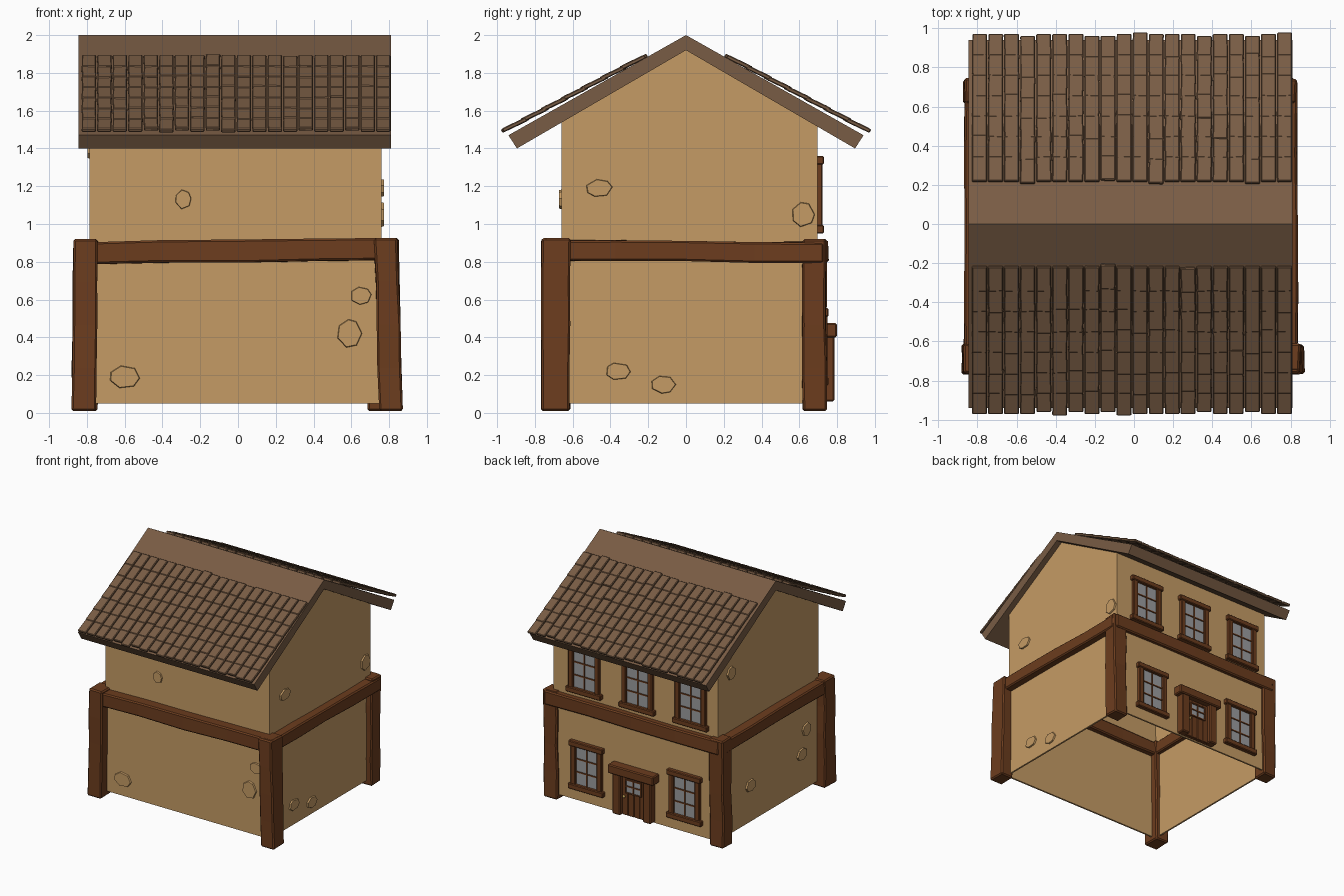
import bpy, bmesh, math, random
from mathutils import Matrix, Vector

if "Cube" in bpy.data.objects:
    bpy.data.objects.remove(bpy.data.objects["Cube"])

random.seed(4)


def material(name, rgb):
    m = bpy.data.materials.new(name)
    m.diffuse_color = (*rgb, 1)
    m.use_nodes = True
    m.node_tree.nodes["Principled BSDF"].inputs["Base Color"].default_value = m.diffuse_color
    return m


PLASTER = material("plaster", (0.56, 0.33, 0.13))
WOOD = material("wood", (0.15, 0.046, 0.013))
ROOF = material("roof", (0.19, 0.107, 0.058))
GLASS = material("glass", (0.33, 0.34, 0.35))
BRASS = material("brass", (0.6, 0.4, 0.1))


def finish(name, bm, mat, bevel=0, solid=0):
    bmesh.ops.recalc_face_normals(bm, faces=bm.faces)
    me = bpy.data.meshes.new(name)
    bm.to_mesh(me)
    bm.free()
    me.materials.append(mat)
    ob = bpy.data.objects.new(name, me)
    bpy.context.collection.objects.link(ob)
    if solid:
        mod = ob.modifiers.new("thickness", 'SOLIDIFY')
        mod.thickness = solid
        mod.offset = -1
    if bevel:
        mod = ob.modifiers.new("bevel", 'BEVEL')
        mod.width = bevel
        mod.segments = 1
    return ob


def boxes(name, mat, items, bevel=0):
    # each item: (x0, x1, y0, y1, z0, z1)
    bm = bmesh.new()
    for x0, x1, y0, y1, z0, z1 in items:
        m = Matrix.Translation(((x0 + x1) / 2, (y0 + y1) / 2, (z0 + z1) / 2))
        m = m @ Matrix.Diagonal((x1 - x0, y1 - y0, z1 - z0, 1))
        bmesh.ops.create_cube(bm, size=1, matrix=m)
    return finish(name, bm, mat, bevel)


def timber(name, p0, p1, axis, w, d, rings=5):
    # rough-hewn beam with slightly wobbling rings
    u, v = [Vector([float(i == k) for i in range(3)]) for k in range(3) if k != axis]
    p0, p1 = Vector(p0), Vector(p1)
    bm = bmesh.new()
    prev = None
    for i in range(rings):
        c = p0.lerp(p1, i / (rings - 1))
        ring = [bm.verts.new(c + u * (a * w / 2 + random.uniform(-.005, .005))
                             + v * (b * d / 2 + random.uniform(-.005, .005)))
                for a, b in ((-1, -1), (1, -1), (1, 1), (-1, 1))]
        if prev:
            for k in range(4):
                bm.faces.new((prev[k], prev[(k + 1) % 4], ring[(k + 1) % 4], ring[k]))
        if i in (0, rings - 1):
            bm.faces.new(ring)
        prev = ring
    ob = finish(name, bm, WOOD, 0.01)
    ob.modifiers["bevel"].angle_limit = math.radians(40)


def rect_ring(bm, x0, x1, y0, y1, za, zb):
    return [bm.verts.new(p) for p in ((x0, y0, za), (x1, y0, za), (x1, y1, zb), (x0, y1, zb))]


def tube(bm, a, b):
    for k in range(4):
        bm.faces.new((a[k], a[(k + 1) % 4], b[(k + 1) % 4], b[k]))


# Lower storey walls, open underneath
bm = bmesh.new()
tube(bm, rect_ring(bm, -.80, .775, -.685, .72, .05, .05),
     rect_ring(bm, -.80, .775, -.685, .72, .86, .86))
finish("lower_walls", bm, PLASTER, solid=0.02)

# Upper storey walls with gables
bm = bmesh.new()
X0, X1 = -.785, .76
low = rect_ring(bm, X0, X1, -.66, .695, .85, .85)
top = rect_ring(bm, X0, X1, -.66, .695, 1.545, 1.525)
tube(bm, low, top)
ra, rb = bm.verts.new((X0, 0, 1.93)), bm.verts.new((X1, 0, 1.93))
bm.faces.new((top[1], top[2], rb))
bm.faces.new((top[3], top[0], ra))
finish("upper_walls", bm, PLASTER, solid=0.02)

# Corner posts
timber("front_left_post", (-.815, -.69, .01), (-.81, -.69, .92), 2, .13, .15)
timber("front_right_post", (.81, -.69, .01), (.785, -.69, .925), 2, .125, .15)
timber("back_right_post", (.755, .68, .01), (.765, .68, .92), 2, .13, .125)
timber("back_left_post", (-.805, .68, .01), (-.80, .68, .92), 2, .13, .125)

# Storey beams
timber("front_beam", (-.83, -.69, .848), (.845, -.69, .868), 0, .13, .115)
timber("back_beam", (-.83, .69, .855), (.81, .69, .855), 0, .125, .115)
timber("right_beam", (.775, -.74, .86), (.775, .73, .85), 1, .12, .11)
timber("left_beam", (-.81, -.74, .855), (-.805, .73, .855), 1, .12, .11)

# Roof slab: chevron profile extruded along x
prof = [(0, 2.0), (.94, 1.47), (.895, 1.40), (0, 1.92), (-.895, 1.40), (-.94, 1.47)]
bm = bmesh.new()
ends = [[bm.verts.new((x, y, z)) for y, z in prof] for x in (-.845, .81)]
for i in range(6):
    j = (i + 1) % 6
    bm.faces.new((ends[0][i], ends[0][j], ends[1][j], ends[1][i]))
for e in ends:
    bm.faces.new((e[0], e[1], e[2], e[3]))
    bm.faces.new((e[0], e[3], e[4], e[5]))
finish("roof_slab", bm, ROOF)

# Roof tiles, seven overlapping rows per slope
ang = math.atan2(.53, .94)
ca, sa = math.cos(ang), math.sin(ang)
for side, name in ((-1, "front_roof_tiles"), (1, "back_roof_tiles")):
    frame = Matrix(((1, 0, 0, 0), (0, side * ca, side * sa, 0),
                    (0, -sa, ca, 2.0), (0, 0, 0, 1)))
    bm = bmesh.new()
    for row in range(7):
        for col in range(20):
            slip = random.choice((0, 0, 0, 0, 0, -.012, .008))
            s = (.23 + .103 * (row + .5)) / ca - .01 + slip
            pos = (-.83 + .082 * (col + .5), s, .012 + .0033 * row)
            m = (frame @ Matrix.Translation(pos) @ Matrix.Rotation(.07, 4, 'X')
                 @ Matrix.Rotation(random.uniform(-.02, .02), 4, 'Z')
                 @ Matrix.Diagonal((.076, .138, .022, 1)))
            bmesh.ops.create_cube(bm, size=1, matrix=m)
    finish(name, bm, ROOF, 0.005)


# Windows: frame, muntins and glass on the back wall
def window(name, x, y, z):
    boxes(name + "_frame", WOOD, [
        (x - .165, x + .165, y - .01, y + .035, z, z + .045),
        (x - .16, x + .16, y - .01, y + .035, z + .365, z + .41),
        (x - .145, x - .10, y - .01, y + .028, z + .04, z + .37),
        (x + .10, x + .145, y - .01, y + .028, z + .04, z + .37)], 0.006)
    boxes(name + "_muntins", WOOD, [(x - .005, x + .005, y, y + .015, z + .04, z + .37)] + [
        (x - .105, x + .105, y, y + .015, z + h - .005, z + h + .005) for h in (.15, .26)])
    boxes(name + "_glass", GLASS, [(x - .11, x + .11, y - .01, y + .008, z + .04, z + .37)])


for i, x in enumerate((.46, -.04, -.54)):
    window("upper_window_%d" % (i + 1), x, .695, .95)
for i, x in enumerate((.42, -.50)):
    window("lower_window_%d" % (i + 1), x, .72, .145)

# Door
dx = -.035
boxes("door_frame", WOOD, [
    (dx - .215, dx + .215, .71, .80, .40, .475),
    (dx - .18, dx - .105, .71, .785, .06, .41),
    (dx + .105, dx + .18, .71, .785, .06, .41)], 0.008)
boxes("door_leaf", WOOD, [(dx - .11 + .055 * i, dx - .057 + .055 * i, .71, .75, .06, .40)
                          for i in range(4)], 0.003)
boxes("door_glass", GLASS, [(dx - .065, dx + .065, .74, .755, .26, .365)])
boxes("door_muntins", WOOD, [(dx - .075, dx + .075, .745, .762, h, h + .01)
                             for h in (.252, .308, .362)]
      + [(dx + o - .005, dx + o + .005, .745, .762, .255, .37) for o in (-.07, 0, .07)])
bm = bmesh.new()
bmesh.ops.create_uvsphere(bm, u_segments=10, v_segments=6, radius=.012,
                          matrix=Matrix.Translation((dx + .085, .762, .22)))
finish("door_knob", bm, BRASS)


# Exposed stones set in the plaster
def stone(name, wall, a, z, w, h):
    bm = bmesh.new()
    rings = [[], []]
    for i in range(7):
        t = math.tau * (i + random.uniform(-.2, .2)) / 7
        for ring, depth, k in ((rings[0], -.01, 1), (rings[1], .012, .9)):
            u, v = a + math.cos(t) * w / 2 * k, z + math.sin(t) * h / 2 * k
            if wall == "front":
                p = (u, (-.685 if z < .86 else -.66) - depth, v)
            elif wall == "right":
                p = ((.775 if z < .86 else .76) + depth, u, v)
            else:
                p = ((-.80 if z < .86 else -.785) - depth, u, v)
            ring.append(bm.verts.new(p))
    for i in range(7):
        j = (i + 1) % 7
        bm.faces.new((rings[0][i], rings[0][j], rings[1][j], rings[1][i]))
    bm.faces.new(rings[1])
    bm.faces.new(rings[0])
    finish(name, bm, PLASTER)


STONES = {"front": [(-.6, .19, .17, .13), (.59, .42, .14, .16), (.65, .62, .12, .10), (-.29, 1.13, .09, .11)],
          "right": [(-.36, .22, .14, .10), (-.12, .15, .14, .10), (.62, 1.05, .13, .14), (-.46, 1.19, .15, .10)],
          "left": [(.28, .36, .14, .11), (-.41, .36, .14, .11), (-.47, .55, .12, .12), (.52, 1.4, .12, .12)]}
for wall, spots in STONES.items():
    for n, spot in enumerate(spots):
        stone("%s_stone_%d" % (wall, n + 1), wall, *spot)
